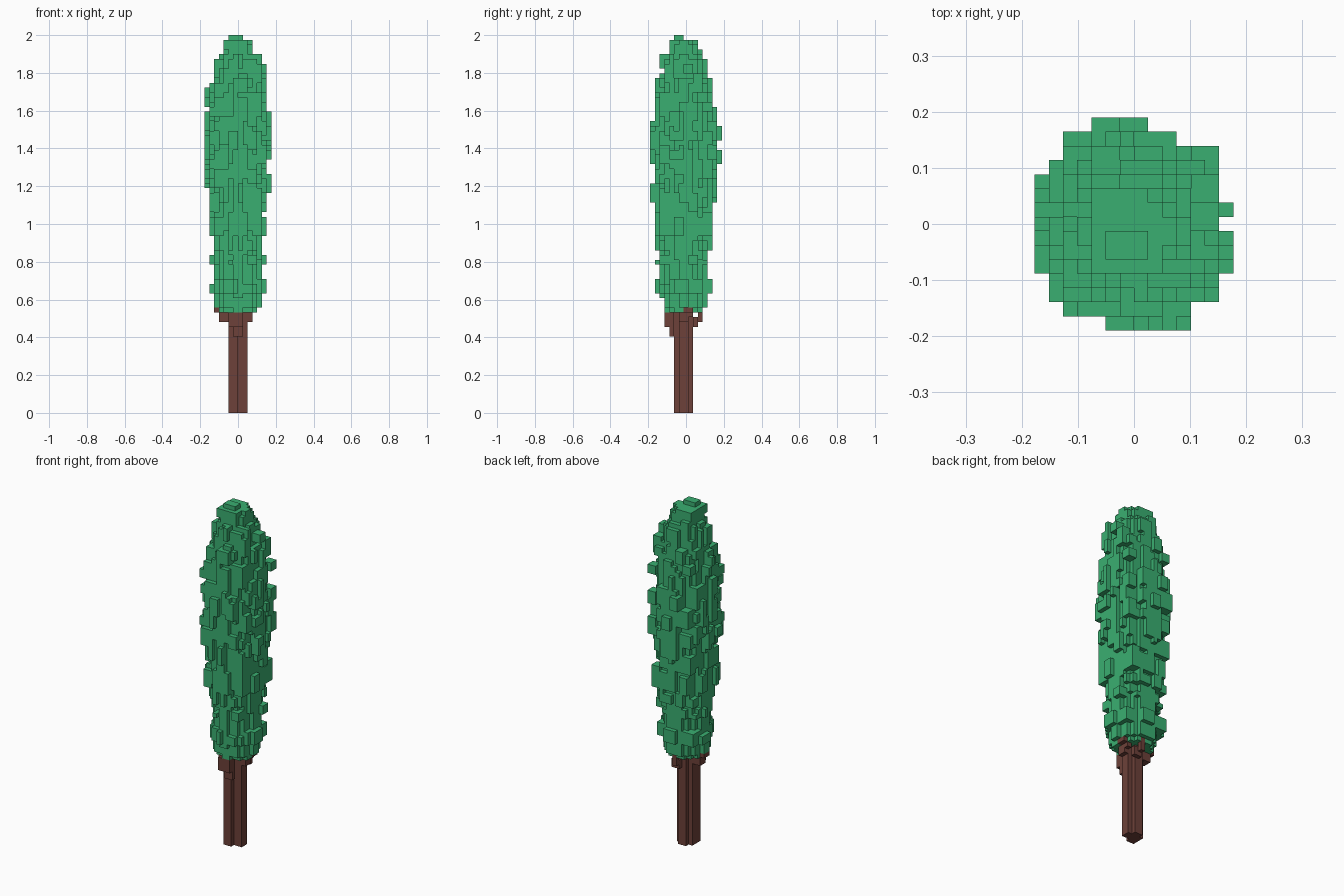
import bpy, bmesh, math, random
from mathutils import Vector

if "Cube" in bpy.data.objects:
    bpy.data.objects.remove(bpy.data.objects["Cube"], do_unlink=True)

V = 2 / 79  # cell size
rng = random.Random(11)


def material(name, rgb):
    m = bpy.data.materials.new(name)
    m.use_nodes = True
    m.diffuse_color = (*rgb, 1)
    m.node_tree.nodes["Principled BSDF"].inputs["Base Color"].default_value = (*rgb, 1)
    return m


def box(x0, x1, y0, y1, z0, z1):
    """Cells of a block, both ends included."""
    return {(x, y, z) for x in range(x0, x1 + 1)
            for y in range(y0, y1 + 1) for z in range(z0, z1 + 1)}


def build(name, cells, solid, mat):
    """Skin the cells, leaving out faces buried inside the solid."""
    bm = bmesh.new()
    for c in cells:
        centre = Vector((c[0] + 0.5, c[1], c[2] + 0.5)) * V
        for axis in range(3):
            for sign in (-1, 1):
                n = list(c)
                n[axis] += sign
                if tuple(n) in solid:
                    continue
                u, w = Vector(), Vector()
                u[(axis + 1) % 3] = V / 2
                w[(axis + 2) % 3] = V / 2 * sign
                out = Vector()
                out[axis] = V / 2 * sign
                p = centre + out
                bm.faces.new([bm.verts.new(p + q)
                              for q in (-u - w, u - w, u + w, w - u)])
    bmesh.ops.remove_doubles(bm, verts=bm.verts, dist=V / 100)
    me = bpy.data.meshes.new(name)
    bm.to_mesh(me)
    bm.free()
    me.materials.append(mat)
    bpy.context.collection.objects.link(bpy.data.objects.new(name, me))


# Crown outline: level and core radius, in cells
PROFILE = [(21, 3.8), (22, 4.6), (31, 4.7), (37, 5.1), (43, 5.5), (50, 5.8),
           (58, 5.9), (64, 5.6), (68, 4.9), (71, 4.3), (74, 3.7), (77, 2.6)]
# Lower leaf tiers: bottom level and height
TIERS = {25: 3, 31: 2, 34: 3, 37: 5, 42: 5}


def radius(k):
    for (a, ra), (b, rb) in zip(PROFILE, PROFILE[1:]):
        if a <= k <= b:
            return ra + (rb - ra) * (k - a) / (b - a)
    return 0


# Crown core, slightly squared in plan
leaves = set()
for k in range(21, 78):
    r = radius(k)
    for i in range(-7, 7):
        for j in range(-7, 8):
            d = (abs(i + 0.5) ** 2.2 + abs(j + 0.4) ** 2.2) ** (1 / 2.2)
            if d <= r:
                leaves.add((i, j, k))

# Leaf clumps stuck to the crown, hanging from tiers lower down
for n in range(300):
    k = rng.randint(23, 72)
    tall = rng.randint(2, 4)
    spread = rng.choice((0.3, 0.6, 0.6, 1.0))
    if k < 44:
        k = max(t for t in TIERS if t <= max(k, 25))
        tall = TIERS[k] - rng.randint(0, 1)
        spread = rng.choice((0.2, 0.4, 0.6))
    a = rng.uniform(0, math.tau)
    reach = radius(k + tall - 1) + spread
    i = math.floor(reach * math.cos(a))
    j = round(reach * math.sin(a) - 0.4)
    wide = rng.randint(0, 1)
    along_x = abs(math.sin(a)) > abs(math.cos(a))
    clump = box(i, i + wide * along_x, j, j + wide * (not along_x), k, k + tall - 1)
    # a stub behind each clump joins it to the core
    si, sj = (1 if i < 0 else -1), (1 if j < 0 else -1)
    clump |= {(x + si * (not along_x), y + sj * along_x, z) for x, y, z in clump}
    leaves |= {c for c in clump if -7 <= c[0] <= 6 and -7 <= c[1] <= 7}

# Larger clumps standing out at the back
leaves |= box(-5, -3, 5, 6, 53, 56) | box(-2, 1, 5, 6, 45, 60)
leaves |= box(-1, 0, 7, 7, 52, 54) | box(-3, -2, 6, 7, 57, 59)

# Crown tip
leaves |= box(-3, 1, -3, 2, 76, 77) - box(1, 1, 2, 2, 76, 77)
leaves |= box(-2, 0, -2, -1, 78, 78)

# Trunk with notched corners
trunk = box(-2, -1, -2, -2, 0, 22) | box(-2, 1, -1, 0, 0, 22) | box(-1, 0, 1, 1, 0, 22)

# Stepped branch stubs spreading under the crown
trunk |= box(-4, 2, -1, 0, 19, 20) | box(-1, 0, -3, -3, 16, 20)
trunk |= box(-2, 0, -4, -4, 18, 20) | box(-5, -4, -1, 0, 21, 21)
trunk |= box(2, 2, 0, 1, 20, 21) | box(3, 3, 0, 1, 21, 21)
trunk |= box(0, 1, 2, 2, 18, 19) | box(0, 0, 3, 3, 19, 21)
leaves -= trunk

solid = leaves | trunk
build("crown", leaves, solid, material("leaf green", (0.042, 0.43, 0.165)))
build("trunk", trunk, solid, material("bark brown", (0.153, 0.053, 0.041)))
